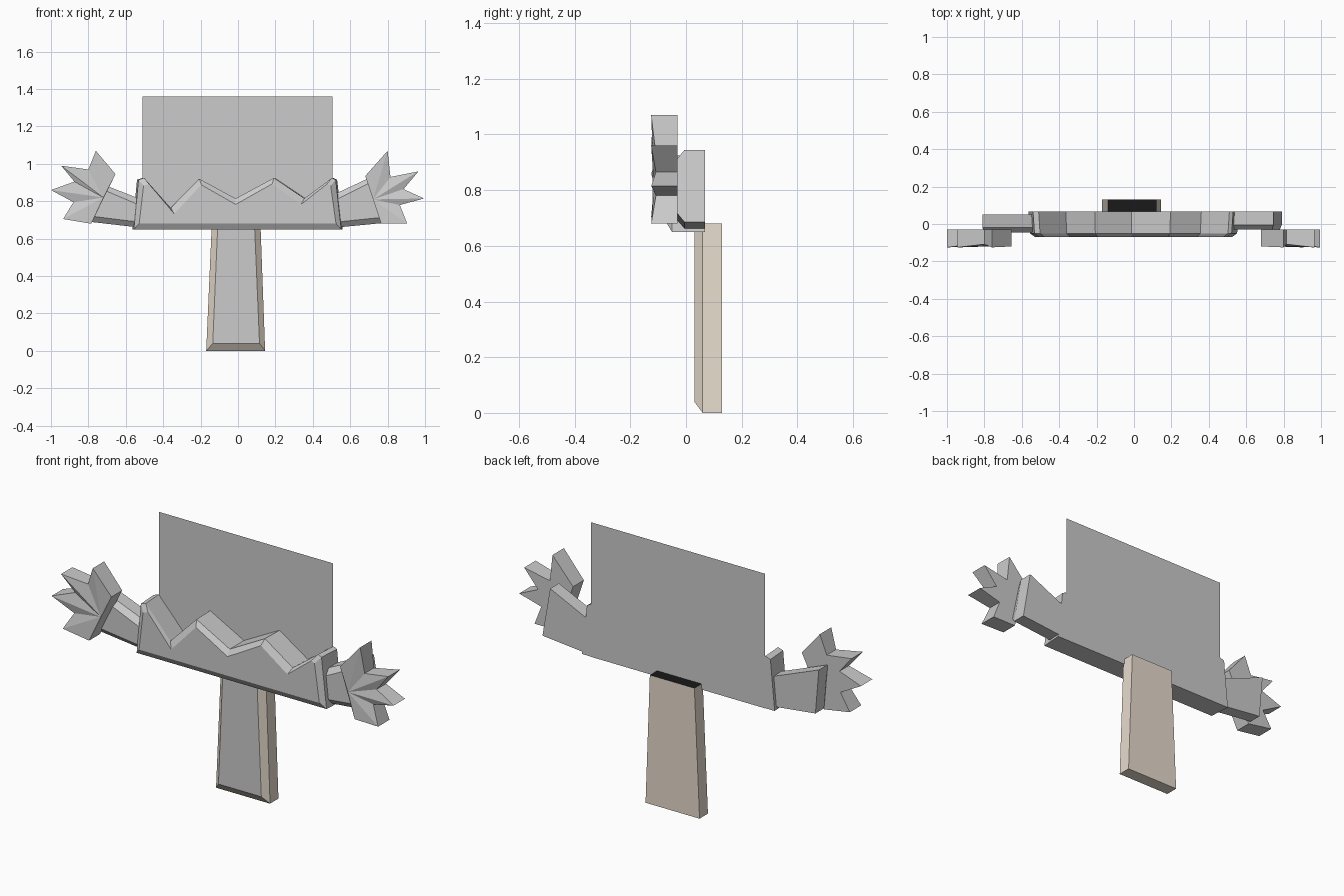
import bpy, bmesh

if "Cube" in bpy.data.objects:
    bpy.data.objects.remove(bpy.data.objects["Cube"])


def make(name, bm, mats=()):
    bmesh.ops.recalc_face_normals(bm, faces=bm.faces)
    me = bpy.data.meshes.new(name)
    bm.to_mesh(me)
    bm.free()
    for m in mats:
        me.materials.append(m)
    ob = bpy.data.objects.new(name, me)
    bpy.context.collection.objects.link(ob)
    return ob


def loft(layers, fan=None):
    """Join (outline, y) layers back to front; cap both ends (fan = front centre point)."""
    bm = bmesh.new()
    rings = [[bm.verts.new((x, y[i] if isinstance(y, list) else y, z))
              for i, (x, z) in enumerate(pts)] for pts, y in layers]
    n = len(rings[0])
    for a, b in zip(rings, rings[1:]):
        for i in range(n):
            j = (i + 1) % n
            bm.faces.new((a[i], a[j], b[j], b[i]))
    bm.faces.new(rings[0])
    if fan:
        c = bm.verts.new(fan)
        for i in range(n):
            bm.faces.new((rings[-1][i], rings[-1][(i + 1) % n], c))
    else:
        bm.faces.new(rings[-1])
    return bm


def inset(pts, cx, sx, zmid, dz):
    return [(cx + (x - cx) * sx, z - dz if z > zmid else z + dz) for x, z in pts]


def material(name, col):
    m = bpy.data.materials.new(name)
    m.diffuse_color = (*col, 1)
    m.use_nodes = True
    m.node_tree.nodes["Principled BSDF"].inputs["Base Color"].default_value = m.diffuse_color
    return m


# zigzag-topped board with a bevelled front
body = [(-.565, .65), (.56, .65), (.53, .915), (.51, .925), (.36, .815), (.195, .925),
        (-.013, .815), (-.21, .92), (-.365, .765), (-.51, .925), (-.54, .915)]
make("zigzag_board", loft([(body, .068), (inset(body, 0, .985, .7, 0), -.05),
                           (inset(body, 0, .935, .7, .032), -.07)]))

# thin back panel
bm = bmesh.new()
bm.faces.new([bm.verts.new((x, .07, z)) for x, z in
              ((-.51, .65), (.505, .65), (.505, 1.36), (-.51, 1.36))])
make("back_panel", bm)

# arms
arms = {"left_arm": ([(-.79, .69), (-.53, .66), (-.53, .815), (-.81, .925)], .05, -.045),
        "right_arm": ([(.53, .66), (.79, .685), (.745, .945), (.52, .84)], .068, -.03)}
for name, (pts, back, front) in arms.items():
    cx = sum(p[0] for p in pts) / 4
    make(name, loft([(pts, back), (pts, front + .025),
                     (inset(pts, cx, .93, .75, .03), front)]))

# star-like hands: fingers fan out from the wrist edge
hands = {"left_hand": ([(-.655, .945), (-.76, 1.07), (-.80, .97), (-.945, .99), (-.875, .905),
                        (-1.0, .86), (-.88, .795), (-.935, .705), (-.785, .68)], (-.72, -.115, .82)),
         "right_hand": ([(.68, .935), (.80, 1.07), (.815, .93), (.965, .96), (.885, .865),
                         (.995, .815), (.865, .78), (.905, .68), (.765, .68)], (.722, -.115, .81))}
for name, (pts, centre) in hands.items():
    ys = [-.12] + [-.125 if i % 2 else -.108 for i in range(1, 8)] + [-.12]
    make(name, loft([(pts, -.03), (pts, ys)], centre))

# tapered post: brown sides, grey chamfered front, dark top
back = [(-.17, 0), (.145, 0), (.12, .68), (-.14, .68)]
front = [(-.135, .04), (.115, .04), (.088, .68), (-.108, .68)]
post = make("post", loft([(back, .13), (back, .06), (front, .03)]),
            [material("brown", (.8, .71, .61)), material("grey", (.8, .8, .8)),
             material("dark_top", (.01, .01, .01))])
for p in post.data.polygons:
    if p.normal.y < -.95:
        p.material_index = 1
    elif p.normal.z > .9:
        p.material_index = 2
